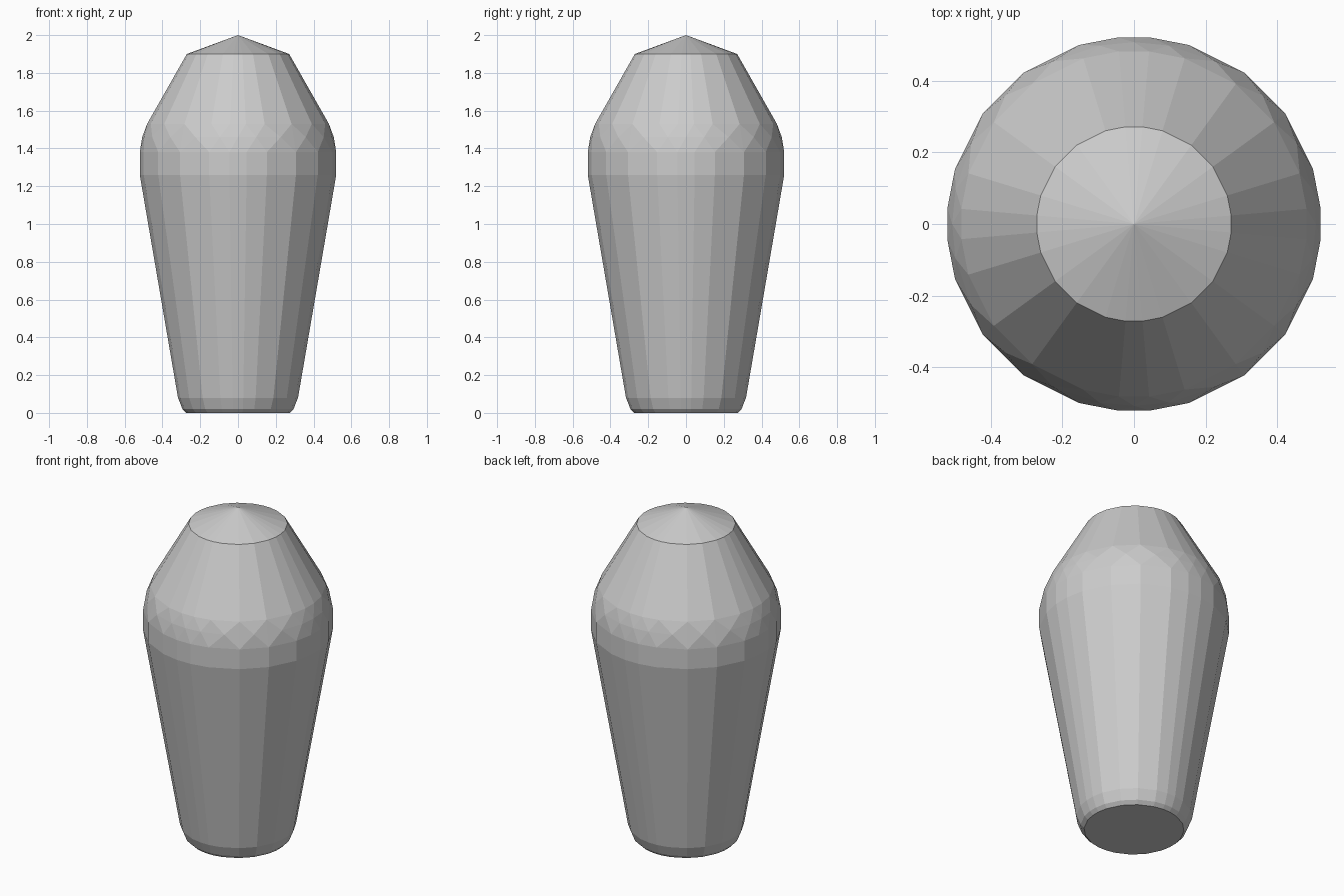
import bpy, bmesh
from math import cos, sin, radians

if "Cube" in bpy.data.objects:
    bpy.data.objects.remove(bpy.data.objects["Cube"])

# Uneven facet spacing, repeated in each quadrant
QUAD = [5, 17, 36, 54, 73, 85]
ANGLES = [q + 90 * k for k in range(4) for q in QUAD]
# Midpoints between neighbouring facet corners, for the staggered ring
MIDS = [(a + b) / 2 for a, b in zip(ANGLES, ANGLES[1:] + [ANGLES[0] + 360])]

# Rings from foot to rim: height, radius, corner angles
RINGS = [
    (0.00, 0.275, ANGLES),
    (0.02, 0.295, ANGLES),
    (0.08, 0.319, ANGLES),
    (1.26, 0.522, ANGLES),
    (1.38, 0.522, ANGLES),
    (1.46, 0.507, MIDS),
    (1.53, 0.483, ANGLES),
    (1.90, 0.272, ANGLES),
]

# Faceted body: the hull around the rings and the pointed tip
bm = bmesh.new()
for z, r, angles in RINGS:
    for a in angles:
        bm.verts.new((r * cos(radians(a)), r * sin(radians(a)), z))
bm.verts.new((0, 0, 2.0))
hull = bmesh.ops.convex_hull(bm, input=bm.verts[:])
loose = [v for v in bm.verts if not v.link_faces]
bmesh.ops.delete(bm, geom=loose, context='VERTS')

# Merge coplanar triangles into clean flat facets
bmesh.ops.dissolve_limit(bm, angle_limit=radians(1), verts=bm.verts[:], edges=bm.edges[:])
bmesh.ops.recalc_face_normals(bm, faces=bm.faces[:])

mesh = bpy.data.meshes.new("faceted_body")
bm.to_mesh(mesh)
bm.free()
body = bpy.data.objects.new("faceted_body", mesh)
bpy.context.collection.objects.link(body)
